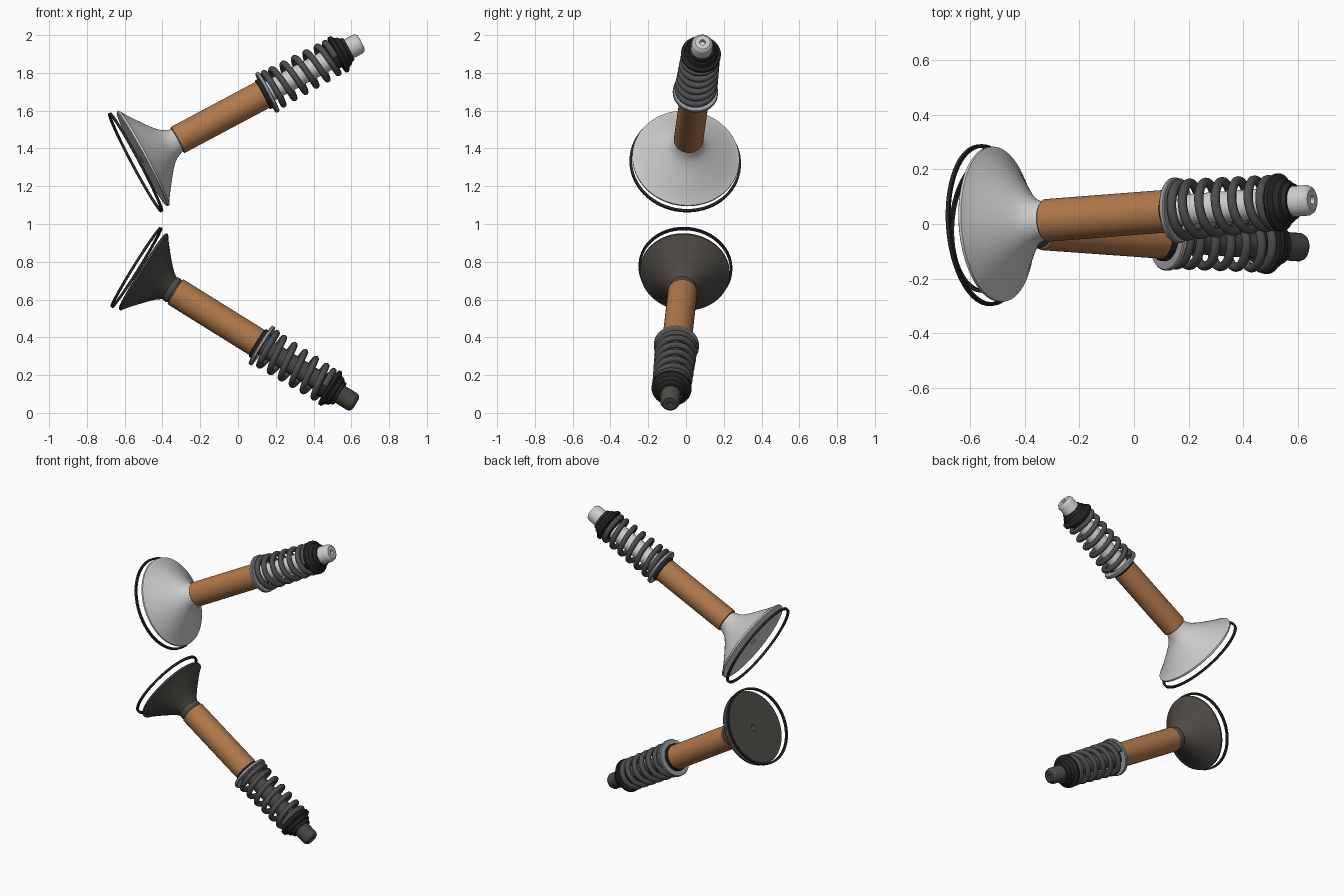
import bpy, math
from mathutils import Vector, Matrix

if "Cube" in bpy.data.objects:
    bpy.data.objects.remove(bpy.data.objects["Cube"])


def material(name, rgb):
    m = bpy.data.materials.new(name)
    m.diffuse_color = (*rgb, 1)
    m.use_nodes = True
    m.node_tree.nodes["Principled BSDF"].inputs["Base Color"].default_value = m.diffuse_color
    return m


LIGHT = material("polished steel", (0.75, 0.75, 0.76))
DARK = material("heat steel", (0.075, 0.068, 0.06))
BRONZE = material("bronze", (0.44, 0.19, 0.07))
SPRING = material("spring steel", (0.07, 0.075, 0.08))
BLACK = material("black steel", (0.02, 0.02, 0.022))
WASHER = material("washer steel", (0.33, 0.34, 0.36))


def finish(name, verts, faces, mat, frame):
    me = bpy.data.meshes.new(name)
    me.from_pydata(verts, [], faces)
    me.transform(frame)
    me.materials.append(mat)
    ob = bpy.data.objects.new(name, me)
    bpy.context.collection.objects.link(ob)
    bpy.ops.object.select_all(action='DESELECT')
    bpy.context.view_layer.objects.active = ob
    ob.select_set(True)
    bpy.ops.object.mode_set(mode='EDIT')
    bpy.ops.mesh.select_all(action='SELECT')
    bpy.ops.mesh.remove_doubles(threshold=1e-5)
    bpy.ops.mesh.normals_make_consistent(inside=False)
    bpy.ops.object.mode_set(mode='OBJECT')
    bpy.ops.object.shade_smooth_by_angle(angle=math.radians(32))
    return ob


def lathe(name, profile, mat, frame, closed=False, n=64):
    """Revolve (distance along axis, radius) points about the local z axis."""
    verts = [(r * math.cos(a), r * math.sin(a), t) for t, r in profile
             for a in (2 * math.pi * i / n for i in range(n))]
    k = len(profile)
    faces = [(j * n + i, j * n + (i + 1) % n,
              (j + 1) % k * n + (i + 1) % n, (j + 1) % k * n + i)
             for j in range(k if closed else k - 1) for i in range(n)]
    return finish(name, verts, faces, mat, frame)


def tube(t0, t1, r0, r1):
    b = 0.004
    return [(t0, r0), (t0, r1 - b), (t0 + b, r1), (t1 - b, r1), (t1, r1 - b), (t1, r0)]


def coil(name, t0, t1, radius0, radius1, wire, turns, mat, frame, seg=36, sides=12):
    """Helix with closed (flat) end turns and a slight taper."""
    steps = int(turns * seg)
    end = 0.75 / turns
    verts, faces = [], []
    for s in range(steps + 1):
        u = s / steps
        a = 2 * math.pi * turns * u
        v = min(max((u - end) / (1 - 2 * end), 0), 1)
        lead = 0.10 * (min(u, end) + max(u - 1 + end, 0)) / (2 * end)
        t = t0 + (t1 - t0) * (lead + 0.90 * v)
        rad = radius0 + (radius1 - radius0) * u
        for k in range(sides):
            b = 2 * math.pi * k / sides
            r = rad + wire * math.cos(b)
            verts.append((r * math.cos(a), r * math.sin(a), t + wire * math.sin(b)))
    for s in range(steps):
        for k in range(sides):
            p, q = s * sides + k, s * sides + (k + 1) % sides
            faces.append((p, q, q + sides, p + sides))
    faces += [tuple(range(sides)), tuple(range(steps * sides, (steps + 1) * sides))]
    return finish(name, verts, faces, mat, frame)


def valve_assembly(side, base, tip, head_r, ring_r, stem_r, shift, mat):
    base, tip = Vector(base), Vector(tip)
    axis = tip - base
    length = axis.length
    frame = Matrix.Translation(base) @ axis.to_track_quat('Z', 'Y').to_matrix().to_4x4()
    h = head_r / 0.284

    # valve: dished face centre, thin margin, flared neck, stem and chamfered tip
    lathe(side + "_valve", [
        (0.048, 0), (0.042, 0.012), (0.036, 0.02), (0.036, head_r - 0.006),
        (0.040, head_r), (0.050, head_r), (0.062, 0.262 * h), (0.085, 0.228 * h),
        (0.11, 0.194 * h), (0.135, 0.160 * h), (0.16, 0.128 * h), (0.185, 0.100 * h),
        (0.205, 0.084 * h), (0.23, 0.073), (0.26, stem_r + 0.006), (0.30, stem_r),
        (length - 0.02, stem_r), (length - 0.007, stem_r - 0.006),
        (length, stem_r - 0.016), (length, 0.016), (length - 0.02, 0.014),
        (length - 0.02, 0)], mat, frame)
    # seat ring in front of the head
    lathe(side + "_seat_ring", [(-0.007, ring_r - 0.013), (-0.007, ring_r),
                                (0.007, ring_r), (0.007, ring_r - 0.013)],
          BLACK, frame, closed=True)

    frame = frame @ Matrix.Translation((0, 0, shift))
    # guide, its seal and the spring washer
    lathe(side + "_guide", tube(0.25, 0.765, stem_r, 0.078), BRONZE, frame, True)
    lathe(side + "_seal", tube(0.762, 0.785, stem_r, 0.086), BLACK, frame, True)
    lathe(side + "_spring_washer", tube(0.782, 0.802, 0.078, 0.12), WASHER, frame, True)
    # spring
    coil(side + "_spring", 0.818, 1.192, 0.098, 0.086, 0.017, 6.5, SPRING, frame)
    # retainer: inner hub, flange and stepped cone
    lathe(side + "_retainer", [
        (1.165, stem_r), (1.165, 0.067), (1.208, 0.069), (1.208, 0.102),
        (1.212, 0.106), (1.226, 0.106), (1.230, 0.102), (1.238, 0.088),
        (1.258, 0.080), (1.262, 0.072), (1.280, 0.066), (1.280, stem_r)],
        BLACK, frame, True)


valve_assembly("upper", (-0.542, -0.004, 1.326), (0.652, 0.088, 1.962),
               0.284, 0.296, 0.056, 0.0, LIGHT)
valve_assembly("lower", (-0.538, -0.003, 0.770), (0.622, -0.086, 0.048),
               0.238, 0.249, 0.052, -0.008, DARK)
